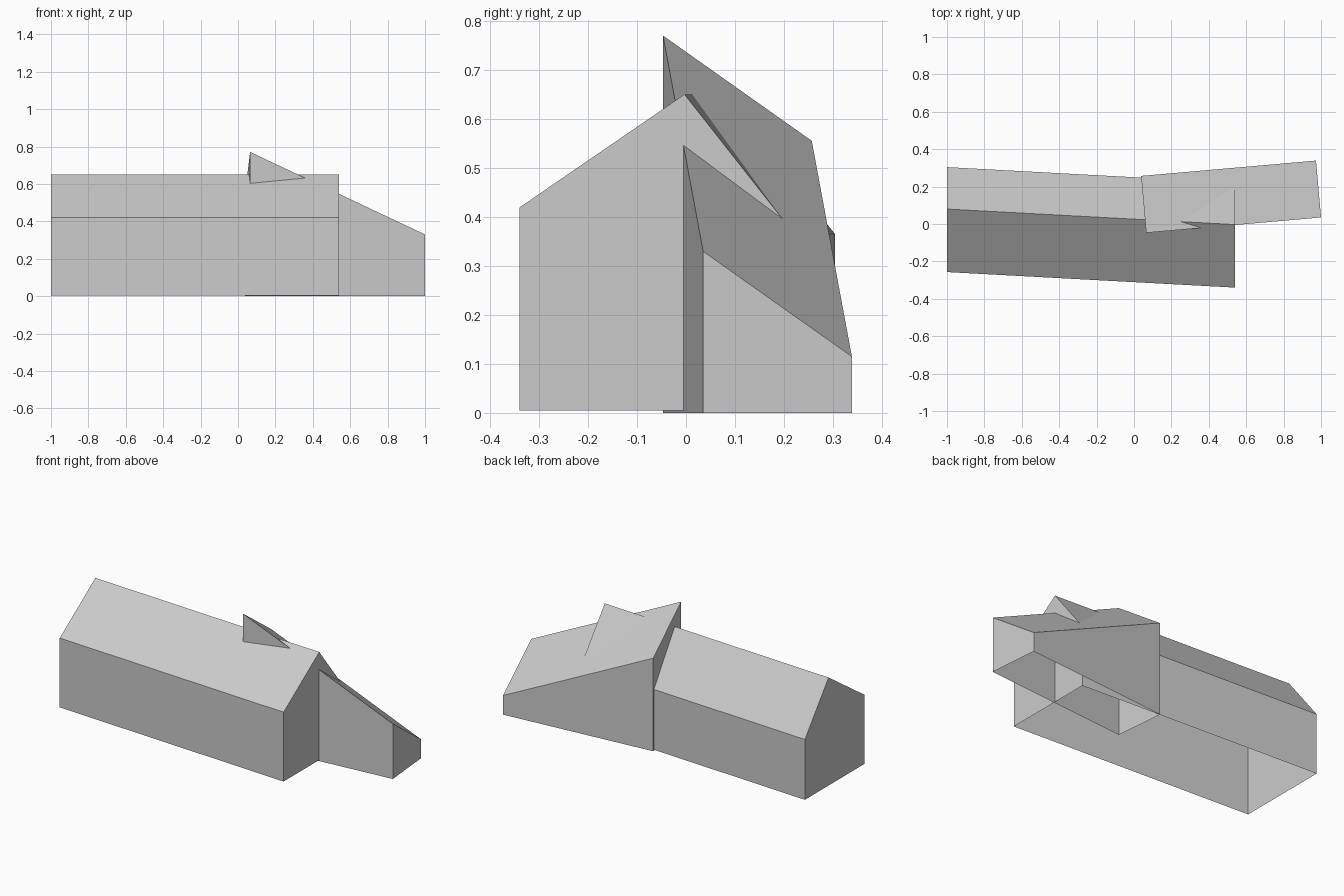
import bpy
import bmesh

cube = bpy.data.objects.get("Cube")
if cube:
    bpy.data.objects.remove(cube, do_unlink=True)

# One plain grey for the whole building
grey = bpy.data.materials.new("light_grey")
grey.use_nodes = True
colour = (0.6, 0.6, 0.6, 1.0)
grey.diffuse_color = colour
grey.node_tree.nodes["Principled BSDF"].inputs["Base Color"].default_value = colour


def make_shell(name, end_a, end_b):
    """Join two matching end outlines into a shell with an open floor."""
    bm = bmesh.new()
    a = [bm.verts.new(p) for p in end_a]
    b = [bm.verts.new(p) for p in end_b]
    bm.faces.new(a)
    bm.faces.new(b[::-1])
    for i in range(len(a) - 1):
        bm.faces.new((a[i + 1], a[i], b[i], b[i + 1]))
    bmesh.ops.recalc_face_normals(bm, faces=bm.faces)
    mesh = bpy.data.meshes.new(name)
    bm.to_mesh(mesh)
    bm.free()
    mesh.materials.append(grey)
    obj = bpy.data.objects.new(name, mesh)
    bpy.context.collection.objects.link(obj)
    return obj


# Main hall: uneven gable swept along a slightly skewed line
gable = [(-0.257, 0.005), (-0.257, 0.42), (0.08, 0.651), (0.304, 0.366), (0.304, 0.005)]
skew = -0.083
make_shell("main_hall",
           [(-1.0, y, z) for y, z in gable],
           [(0.54, y + skew, z) for y, z in gable])


# Side wing: turned box under a single roof plane falling to the far corner
def wing_end(front, back):
    (fx, fy, fz), (bx, by, bz) = front, back
    return [(fx, fy, 0), front, back, (bx, by, 0)]


make_shell("side_wing",
           wing_end((0.065, -0.047, 0.771), (0.038, 0.257, 0.556)),
           wing_end((1.0, 0.035, 0.33), (0.973, 0.339, 0.115)))
